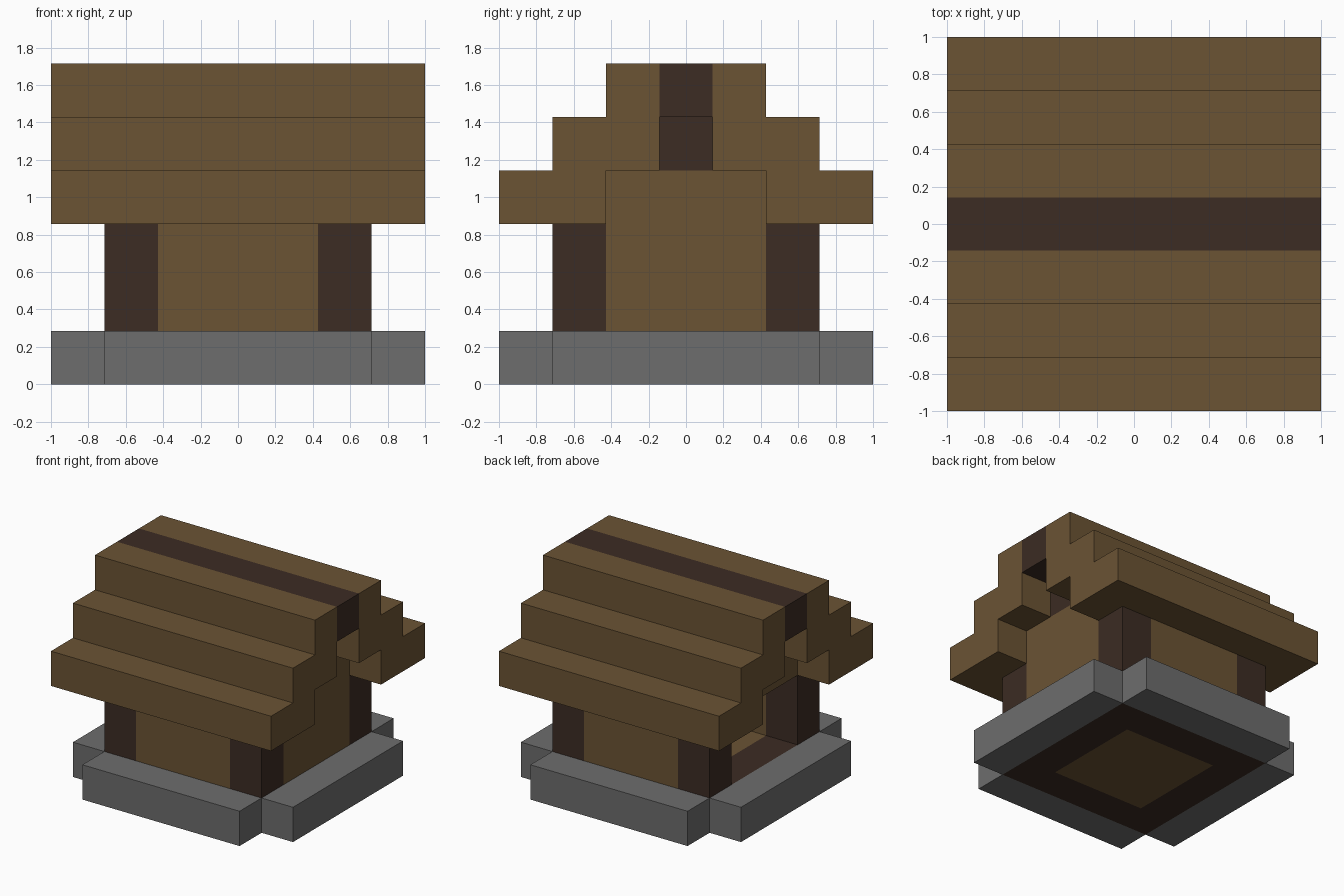
import bpy
import bmesh

U = 2 / 7  # one block

cube = bpy.data.objects.get("Cube")
if cube:
    bpy.data.objects.remove(cube, do_unlink=True)


def material(name, color):
    mat = bpy.data.materials.new(name)
    mat.use_nodes = True
    mat.diffuse_color = (*color, 1)
    bsdf = next(n for n in mat.node_tree.nodes if n.type == 'BSDF_PRINCIPLED')
    bsdf.inputs["Base Color"].default_value = (*color, 1)
    return mat


plank = material("plank_brown", (0.147, 0.087, 0.034))
log = material("log_dark_brown", (0.045, 0.025, 0.017))
stone = material("stone_grey", (0.153, 0.153, 0.153))


def prism(name, profile, x0, x1, mat):
    """Extrude a (y, z) outline along x, measured in blocks."""
    bm = bmesh.new()
    face = bm.faces.new([bm.verts.new((x0 * U, y * U, z * U)) for y, z in profile])
    new = bmesh.ops.extrude_face_region(bm, geom=[face])["geom"]
    verts = [v for v in new if isinstance(v, bmesh.types.BMVert)]
    bmesh.ops.translate(bm, verts=verts, vec=((x1 - x0) * U, 0, 0))
    bmesh.ops.recalc_face_normals(bm, faces=bm.faces)
    mesh = bpy.data.meshes.new(name)
    bm.to_mesh(mesh)
    bm.free()
    mesh.materials.append(mat)
    obj = bpy.data.objects.new(name, mesh)
    bpy.context.collection.objects.link(obj)
    return obj


def box(name, x, y, z, mat):
    outline = [(y[0], z[0]), (y[1], z[0]), (y[1], z[1]), (y[0], z[1])]
    return prism(name, outline, x[0], x[1], mat)


def span(side, inner, outer):
    """Range between two distances on the given side of the centre."""
    return sorted((side * inner, side * outer))


ends = ((-1, "right"), (1, "left"))
sides = ((-1, "front"), (1, "back"))
inner, wall, edge = 1.5, 2.5, 3.5

# Floor: plank centre framed by dark logs
box("floor_centre", (-inner, inner), (-inner, inner), (0, 1), plank)
for s, label in sides:
    box(label + "_floor_frame", (-wall, wall), span(s, inner, wall), (0, 1), log)
for s, label in ends:
    box(label + "_floor_frame", span(s, inner, wall), (-inner, inner), (0, 1), log)

# Stone base with open corners
for s, label in sides:
    box(label + "_stone_base", (-wall, wall), span(s, wall, edge), (0, 1), stone)
for s, label in ends:
    box(label + "_stone_base", span(s, wall, edge), (-wall, wall), (0, 1), stone)

# Corner posts and long walls
for sy, depth in sides:
    for sx, label in ends:
        box(f"{depth}_{label}_post", span(sx, inner, wall), span(sy, inner, wall), (1, 3), log)
    box(depth + "_wall", (-inner, inner), span(sy, inner, wall), (1, 3), plank)

# End walls: closed on the left, doorway with lintel on the right
box("left_wall", (inner, wall), (-inner, inner), (1, 4), plank)
box("door_lintel", (-wall, -inner), (-inner, inner), (3, 4), plank)
for s, label in ends:
    box(label + "_gable_block", span(s, inner, wall), (-0.5, 0.5), (4, 5), log)

# Stepped roof slopes and ridge beam
steps = [(3.5, 3), (3.5, 4), (2.5, 4), (2.5, 5), (1.5, 5),
         (1.5, 6), (0.5, 6), (0.5, 4), (1.5, 4), (1.5, 3)]
for s, label in sides:
    prism(label + "_roof", [(s * y, z) for y, z in steps], -edge, edge, plank)
box("ridge_beam", (-edge, edge), (-0.5, 0.5), (5, 6), log)
